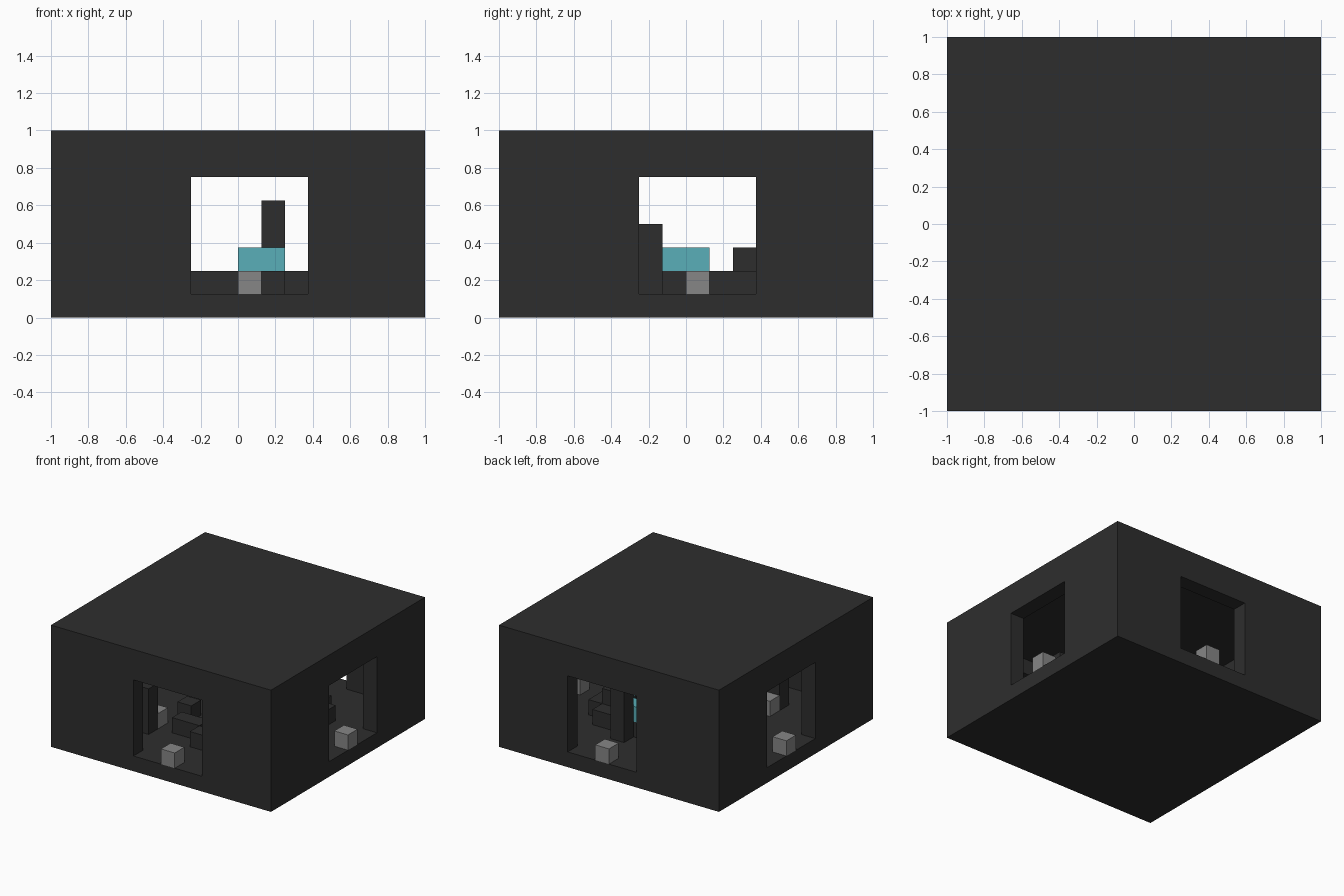
import bpy
import bmesh
from mathutils import Vector

if "Cube" in bpy.data.objects:
    bpy.data.objects.remove(bpy.data.objects["Cube"])

U = 0.125  # size of one block


def material(name, rgb):
    m = bpy.data.materials.new(name)
    m.diffuse_color = (*rgb, 1)
    m.use_nodes = True
    m.node_tree.nodes["Principled BSDF"].inputs["Base Color"].default_value = m.diffuse_color
    return m


DARK = material("charcoal", (0.027, 0.027, 0.027))
GREY = material("mid grey", (0.24, 0.24, 0.24))
TEAL = material("teal", (0.10, 0.43, 0.48))


def box(name, mat, x, y, z):
    """Axis-aligned block from (min, max) ranges in block units."""
    lo = Vector((x[0], y[0], z[0])) * U
    hi = Vector((x[1], y[1], z[1])) * U
    bm = bmesh.new()
    bmesh.ops.create_cube(bm, size=1)
    for v in bm.verts:
        v.co = Vector(hi[i] if v.co[i] > 0 else lo[i] for i in range(3))
    me = bpy.data.meshes.new(name)
    bm.to_mesh(me)
    bm.free()
    me.materials.append(mat)
    ob = bpy.data.objects.new(name, me)
    bpy.context.collection.objects.link(ob)
    return ob


# Room slabs
box("floor", DARK, (-8, 8), (-8, 8), (0, 1))
box("roof", DARK, (-8, 8), (-8, 8), (7, 8))

# Walls with one square opening each, and a block on every threshold
for side, lo in (("front", -8), ("back", 7)):
    depth = (lo, lo + 1)
    box(side + "_pier_left", DARK, (-8, -2), depth, (1, 7))
    box(side + "_pier_right", DARK, (3, 8), depth, (1, 7))
    box(side + "_lintel", DARK, (-2, 3), depth, (6, 7))
    box(side + "_threshold_block", GREY, (0, 1), depth, (1, 2))
for side, lo in (("left", -8), ("right", 7)):
    depth = (lo, lo + 1)
    box(side + "_pier_near", DARK, depth, (-7, -2), (1, 7))
    box(side + "_pier_far", DARK, depth, (3, 7), (1, 7))
    box(side + "_lintel", DARK, depth, (-2, 3), (6, 7))
    box(side + "_threshold_block", GREY, depth, (0, 1), (1, 2))

# Back console with teal top and tall post
box("back_console_base", DARK, (0, 2), (3, 4), (1, 2))
box("back_console_top", TEAL, (0, 2), (3, 4), (2, 3))
box("back_post", DARK, (1, 2), (4, 5), (1, 5))

# Right console with teal top, post and low blocks
box("right_console_base", DARK, (3, 4), (-1, 1), (1, 2))
box("right_console_top", TEAL, (3, 4), (-1, 1), (2, 3))
box("right_post", DARK, (4, 5), (-2, -1), (1, 4))
box("right_low_block", DARK, (4, 5), (1, 3), (1, 2))
box("right_raised_block", DARK, (3, 4), (2, 3), (1, 3))
box("corner_block", DARK, (2, 4), (3, 4), (1, 2))

# Front left post and loose floor blocks
box("front_post", DARK, (-4, -3), (-5, -4), (1, 4))
box("front_grey_block", GREY, (-4, -3), (-4, -3), (1, 2))
box("front_low_block", DARK, (-2, 0), (-4, -3), (1, 2))
box("front_step_block", DARK, (0, 2), (-5, -4), (1, 2))
box("inner_block", DARK, (-3, -2), (-2, -1), (1, 2))
